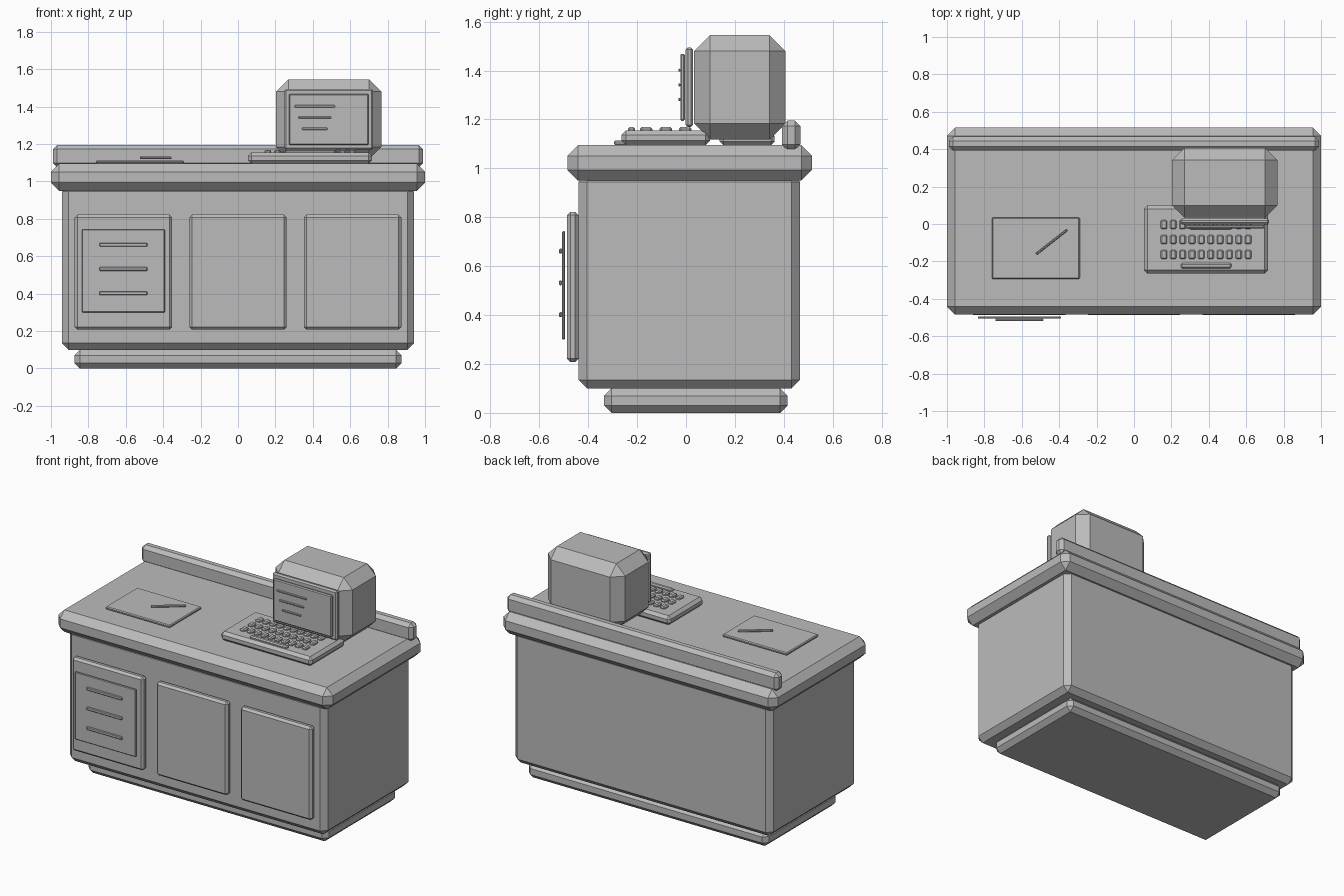
import bpy
import math
from mathutils import Vector

old_cube = bpy.data.objects.get("Cube")
if old_cube:
    bpy.data.objects.remove(old_cube, do_unlink=True)

SHADE = (0.5, 0.5, 0.5, 1)
grey = bpy.data.materials.new("plain grey")
grey.use_nodes = True
grey.diffuse_color = SHADE
grey.node_tree.nodes["Principled BSDF"].inputs["Base Color"].default_value = SHADE


class Block:
    """A chamfered box; the chamfer follows the thinnest side unless given."""

    def __init__(self, name, centre, size, chamfer=None, turn=0):
        self.centre, self.size = Vector(centre), Vector(size)
        bpy.ops.mesh.primitive_cube_add(size=1, location=self.centre)
        part = bpy.context.object
        part.name = name
        part.scale = self.size
        bpy.ops.object.transform_apply(location=False, rotation=False, scale=True)
        part.rotation_euler.z = turn
        part.data.materials.append(grey)
        bevel = part.modifiers.new("chamfer", 'BEVEL')
        bevel.segments = 1
        bevel.width = chamfer or min(size) * 0.3

    @property
    def top(self):
        return self.centre.z + self.size.z / 2

    @property
    def front(self):
        return self.centre.y - self.size.y / 2


def stand(name, base, x, y, size, **options):
    """Block whose underside is at height base."""
    return Block(name, (x, y, base + size[-1] / 2), size, **options)


def mount(name, host, width, height, depth, right=0, up=0, gap=0):
    """Block on the front of its host, offset from the middle of the host."""
    middle = (host.centre.x + right, host.front - gap - depth / 2, host.centre.z + up)
    return Block(name, middle, (width, depth, height))


# Desk, from the floor up
plinth = stand("plinth", 0, 0, 0.04, (1.75, 0.75, 0.1))
cabinet = stand("cabinet", plinth.top, 0, 0.013, (1.88, 0.905, 0.88), chamfer=0.035)
counter = stand("countertop", cabinet.top - 0.03, 0, 0.015, (2, 1, 0.145))
stand("back_rail", counter.top - 0.02, 0, 0.43, (1.98, 0.075, 0.12))

# Three front panels, the right one with a slatted vent plate
panels = {}
for place, side in enumerate(("right", "middle", "left")):
    panels[side] = mount(side + "_panel", cabinet, 0.52, 0.615, depth=0.047,
                         right=(place - 1) * 0.613, up=-0.025)
vent = mount("vent_plate", panels["right"], 0.444, 0.444, depth=0.012,
             up=0.007, gap=0.008)
for level in (-1, 0, 1):
    mount(f"vent_slat_{level + 1}", vent, 0.257, 0.02, depth=0.013,
          up=level * 0.13 + 0.01)

# Writing pad with a pen lying across it
pad = stand("writing_pad", counter.top, -0.525, -0.13, (0.47, 0.33, 0.018))
stand("pen", pad.top + 0.006, -0.44, -0.096, (0.21, 0.012, 0.015),
      turn=math.radians(38))

# Keyboard with three rows of keys and a space bar
keyboard = stand("keyboard", counter.top, 0.385, -0.083, (0.664, 0.362, 0.06))
key_base = keyboard.top - 0.01
COLUMNS = 10
for row in (-1, 0, 1):
    for column in range(COLUMNS):
        x = keyboard.centre.x + (column - (COLUMNS - 1) / 2) * 0.05
        y = keyboard.centre.y + row * 0.08
        stand(f"key_{row + 1}_{column}", key_base, x, y, (0.035, 0.05, 0.024))
stand("space_bar", key_base, keyboard.centre.x, -0.223, (0.27, 0.03, 0.024))

# Monitor
foot = stand("monitor_foot", counter.top, 0.485, 0.25, (0.31, 0.225, 0.05))
casing = stand("monitor_casing", foot.top - 0.027, foot.centre.x, 0.22,
               (0.562, 0.373, 0.427), chamfer=0.065)
frame = mount("screen_frame", casing, 0.473, 0.326, depth=0.03, gap=0.005)
screen = mount("screen", frame, 0.426, 0.274, depth=0.019, gap=0.003)
for level in (-1, 0, 1):
    mount(f"screen_line_{level + 1}", screen, 0.175 + level * 0.04, 0.012,
          depth=0.008, right=-0.075, up=level * 0.06 + 0.01)
